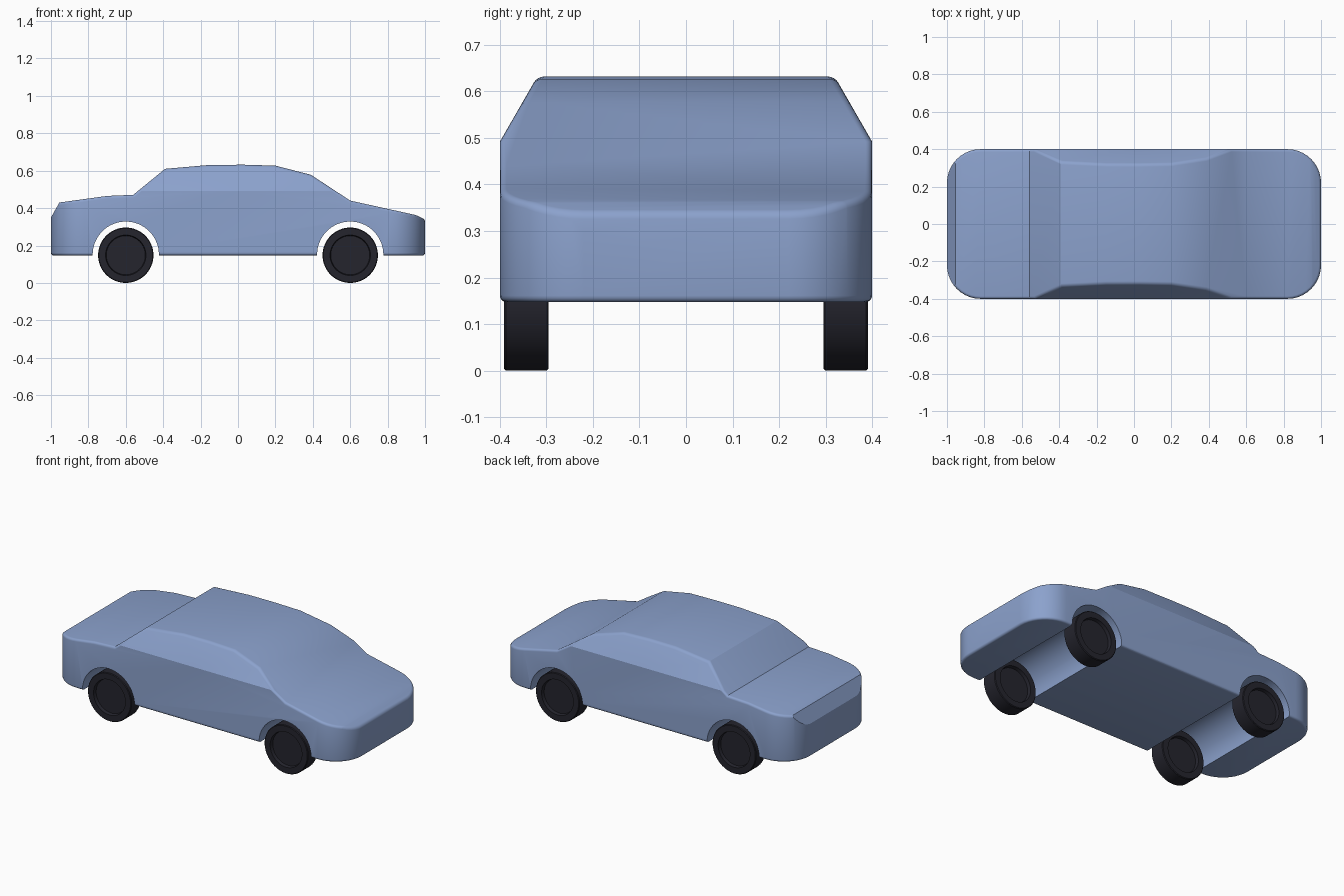
import bpy, bmesh, math
from mathutils import Vector

cube = bpy.data.objects.get("Cube")
if cube:
    bpy.data.objects.remove(cube, do_unlink=True)


def material(name, rgb):
    m = bpy.data.materials.new(name)
    m.use_nodes = True
    m.diffuse_color = (*rgb, 1)
    m.node_tree.nodes["Principled BSDF"].inputs["Base Color"].default_value = (*rgb, 1)
    return m


paint = material("blue paint", (0.26, 0.36, 0.61))
rubber = material("dark rubber", (0.018, 0.018, 0.027))


def prism(name, points, sweep, mat):
    """Extrude a closed loop of 3D points along the sweep vector."""
    bm = bmesh.new()
    face = bm.faces.new([bm.verts.new(p) for p in points])
    new = bmesh.ops.extrude_face_region(bm, geom=[face])["geom"]
    bmesh.ops.translate(bm, vec=Vector(sweep),
                        verts=[v for v in new if isinstance(v, bmesh.types.BMVert)])
    bmesh.ops.recalc_face_normals(bm, faces=bm.faces)
    mesh = bpy.data.meshes.new(name)
    bm.to_mesh(mesh)
    bm.free()
    mesh.materials.append(mat)
    obj = bpy.data.objects.new(name, mesh)
    bpy.context.collection.objects.link(obj)
    return obj


def activate(obj):
    bpy.ops.object.select_all(action='DESELECT')
    obj.select_set(True)
    bpy.context.view_layer.objects.active = obj


def combine(obj, cutter, operation):
    activate(obj)
    mod = obj.modifiers.new("cut", 'BOOLEAN')
    mod.operation, mod.object, mod.solver = operation, cutter, 'EXACT'
    bpy.ops.object.modifier_apply(modifier=mod.name)
    bpy.data.objects.remove(cutter, do_unlink=True)


# Body: side profile trimmed by the cross-section and the rounded plan
side = [(-1, 0.147), (-1, 0.35), (-0.955, 0.43), (-0.7, 0.465), (-0.56, 0.471),
        (-0.39, 0.61), (-0.15, 0.631), (0.03, 0.632), (0.2, 0.627), (0.39, 0.578),
        (0.6, 0.44), (0.95, 0.363), (1, 0.34), (1, 0.147)]
body = prism("car_body", [(x, -0.5, z) for x, z in side], (0, 1, 0), paint)

section = [(-0.4, 0), (-0.4, 0.492), (-0.292, 0.68), (0.292, 0.68), (0.4, 0.492), (0.4, 0)]
combine(body, prism("section_cutter", [(-1.2, y, z) for y, z in section], (2.4, 0, 0), paint),
        'INTERSECT')

radius, steps = 0.18, 10
plan = []
for corner, (sx, sy) in enumerate([(1, 1), (-1, 1), (-1, -1), (1, -1)]):
    for i in range(steps + 1):
        a = (corner + i / steps) * math.pi / 2
        plan.append((sx * (1 - radius) + radius * math.cos(a),
                     sy * (0.4 - radius) + radius * math.sin(a), 0))
combine(body, prism("plan_cutter", plan, (0, 0, 1), paint), 'INTERSECT')

# Soft edges on the steep creases
activate(body)
bevel = body.modifiers.new("soft_edges", 'BEVEL')
bevel.width, bevel.segments = 0.014, 4
bevel.limit_method, bevel.angle_limit = 'ANGLE', math.radians(53)
bpy.ops.object.modifier_apply(modifier=bevel.name)

# Wheel arches run through the full width
wheel_x, wheel_z, arch = 0.6, 0.148, 0.177
for sx in (-1, 1):
    loop = [(sx * wheel_x + arch * math.cos(t * math.tau / 64), -0.6,
             wheel_z + 0.003 + arch * math.sin(t * math.tau / 64)) for t in range(64)]
    combine(body, prism("arch_cutter", loop, (0, 1.2, 0), paint), 'DIFFERENCE')
activate(body)
bpy.ops.object.shade_smooth_by_angle(angle=math.radians(25))


# Wheels: turned profile with a recessed disc on both faces
def wheel(name, x, y):
    half, rim = 0.048, 0.108
    profile = [(0, -half + 0.02), (rim - 0.004, -half + 0.02), (rim, -half), (0.144, -half),
               (0.148, -half + 0.004), (0.148, half - 0.004), (0.144, half), (rim, half),
               (rim - 0.004, half - 0.02), (0, half - 0.02)]
    bm = bmesh.new()
    verts = [bm.verts.new((r, d, 0)) for r, d in profile]
    edges = [bm.edges.new(pair) for pair in zip(verts, verts[1:])]
    bmesh.ops.spin(bm, geom=verts + edges, cent=(0, 0, 0), axis=(0, 1, 0),
                   angle=math.tau, steps=64, use_duplicate=False)
    bmesh.ops.remove_doubles(bm, verts=bm.verts, dist=1e-4)
    bmesh.ops.recalc_face_normals(bm, faces=bm.faces)
    mesh = bpy.data.meshes.new(name)
    bm.to_mesh(mesh)
    bm.free()
    mesh.materials.append(rubber)
    obj = bpy.data.objects.new(name, mesh)
    obj.location = (x, y, wheel_z)
    bpy.context.collection.objects.link(obj)
    activate(obj)
    bpy.ops.object.shade_smooth_by_angle(angle=math.radians(30))


for end, x in (("left", wheel_x), ("right", -wheel_x)):
    for face, y in (("front", -0.343), ("back", 0.343)):
        wheel(f"{face}_{end}_wheel", x, y)
